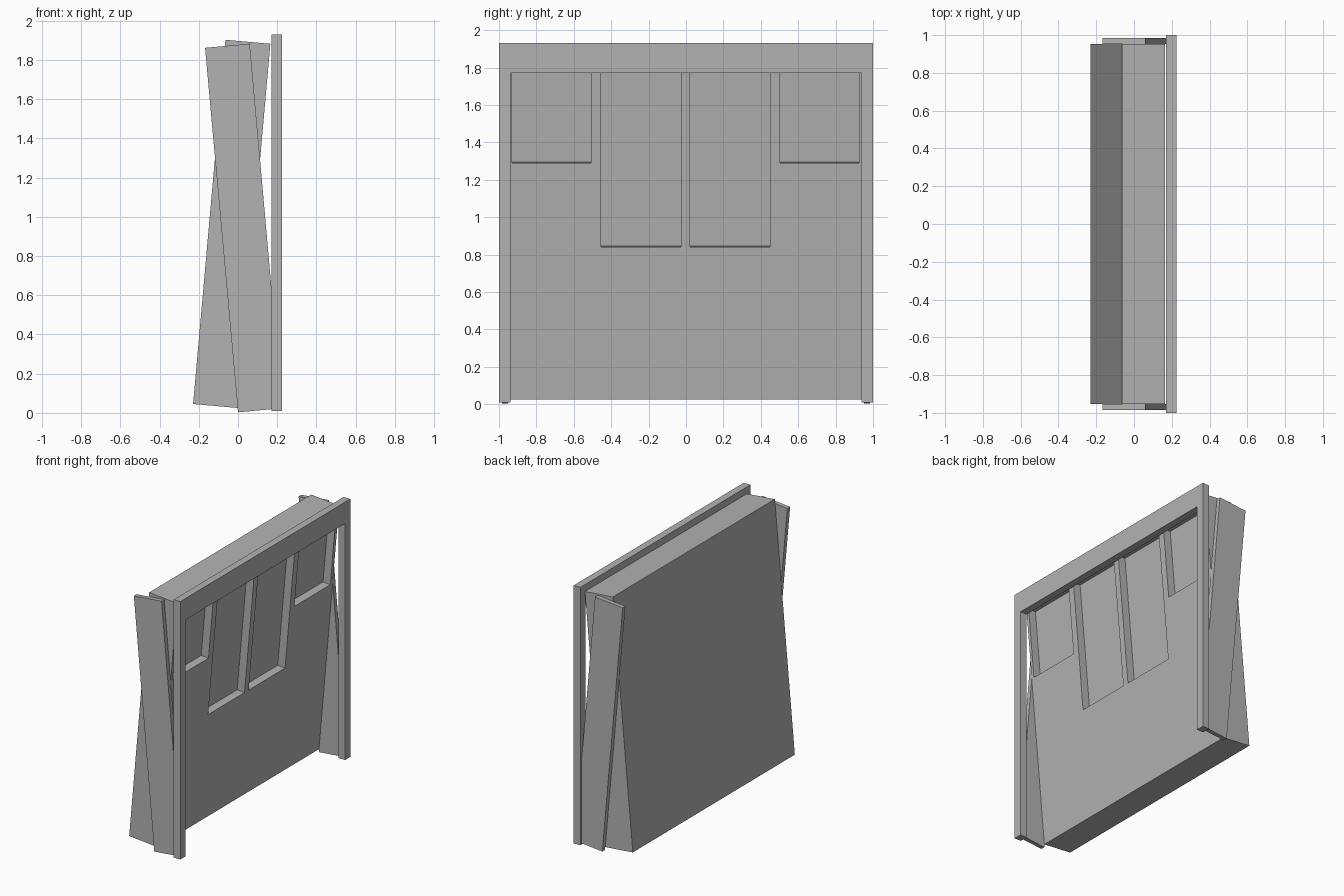
import bpy, bmesh, math
from mathutils import Matrix

if "Cube" in bpy.data.objects:
    bpy.data.objects.remove(bpy.data.objects["Cube"])

grey = bpy.data.materials.new("light grey")
grey.diffuse_color = (0.45, 0.45, 0.45, 1)
grey.use_nodes = True
grey.node_tree.nodes["Principled BSDF"].inputs["Base Color"].default_value = grey.diffuse_color


def make(name, bm):
    bmesh.ops.recalc_face_normals(bm, faces=bm.faces)
    mesh = bpy.data.meshes.new(name)
    bm.to_mesh(mesh)
    bm.free()
    mesh.materials.append(grey)
    obj = bpy.data.objects.new(name, mesh)
    bpy.context.collection.objects.link(obj)
    return obj


def add_box(bm, x, y, z):
    size = [b - a for a, b in (x, y, z)]
    mid = [(a + b) / 2 for a, b in (x, y, z)]
    bmesh.ops.create_cube(bm, size=1, matrix=Matrix.Translation(mid) @ Matrix.Diagonal((*size, 1)))


def prism(name, outline, axis, start, depth):
    """Extrude a flat outline along x (outline in y, z) or y (outline in x, z)."""
    bm = bmesh.new()
    if axis == 'x':
        pts, move = [(start, a, b) for a, b in outline], (depth, 0, 0)
    else:
        pts, move = [(a, start, b) for a, b in outline], (0, depth, 0)
    face = bm.faces.new([bm.verts.new(p) for p in pts])
    new = bmesh.ops.extrude_face_region(bm, geom=[face])["geom"]
    bmesh.ops.translate(bm, vec=move, verts=[v for v in new if isinstance(v, bmesh.types.BMVert)])
    return make(name, bm)


# Upright door surround, open at the bottom
prism("door_frame", [(-1, 0.01), (-1, 1.93), (1, 1.93), (1, 0.01),
                     (0.938, 0.01), (0.938, 1.77), (-0.938, 1.77), (-0.938, 0.01)],
      'x', 0.17, 0.055)

# Side boards leaning back
for side, y in (("front", -0.985), ("back", 0.953)):
    prism(side + "_side_board", [(0, 0.003), (0.225, 0.024), (0.06, 1.883), (-0.168, 1.862)],
          'y', y, 0.032)

# Door slab leaning forward, its face at local x = 0
place = Matrix.Translation((0, 0, 0.025)) @ Matrix.Rotation(math.radians(5.08), 4, 'Y')
bm = bmesh.new()
add_box(bm, (-0.23, 0), (-0.953, 0.953), (0, 1.865))
door = make("door_slab", bm)

# Four recessed panels
bm = bmesh.new()
for y0, y1, low in ((-0.93, -0.508, 1.27), (-0.455, -0.027, 0.818),
                    (0.022, 0.45, 0.818), (0.503, 0.925, 1.27)):
    add_box(bm, (-0.06, 0.1), (y0, y1), (low, 1.79))
cutter = make("panel_cutter", bm)
cutter.hide_render = True

cut = door.modifiers.new("panels", 'BOOLEAN')
cut.operation, cut.solver, cut.object = 'DIFFERENCE', 'EXACT', cutter
bpy.context.view_layer.objects.active = door
bpy.ops.object.modifier_apply(modifier=cut.name)
bpy.data.objects.remove(cutter)
door.data.transform(place)
